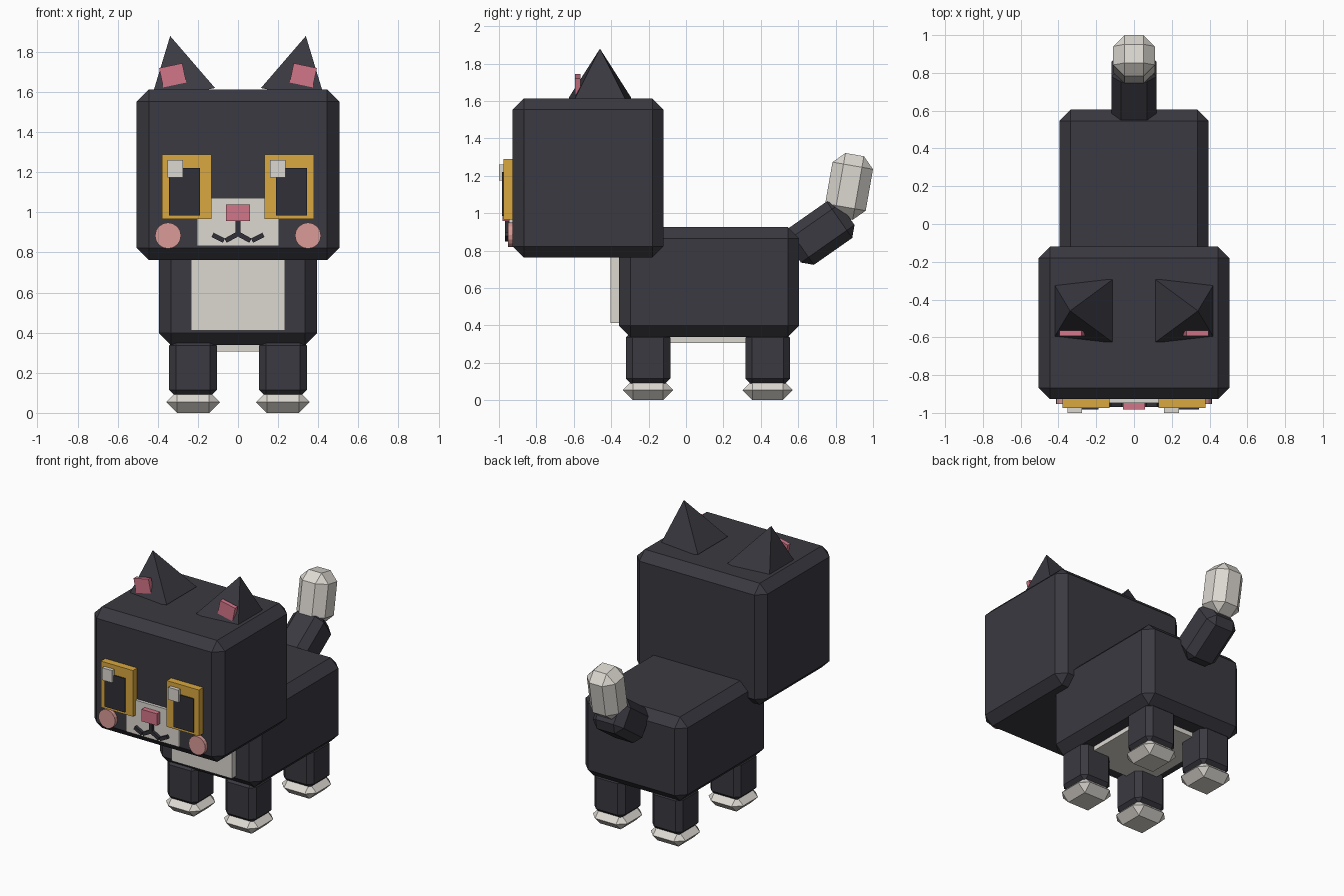
import bpy
import bmesh
from math import radians, atan2, hypot
from mathutils import Matrix, Vector

old = bpy.data.objects.get("Cube")
if old:
    bpy.data.objects.remove(old, do_unlink=True)


def material(name, rgb):
    mat = bpy.data.materials.new(name)
    mat.use_nodes = True
    color = (*rgb, 1)
    mat.diffuse_color = color
    mat.node_tree.nodes["Principled BSDF"].inputs["Base Color"].default_value = color
    return mat


FUR = material("charcoal_fur", (0.042, 0.041, 0.052))
WHITE = material("cream_white", (0.72, 0.69, 0.64))
GOLD = material("amber", (0.70, 0.39, 0.05))
DARK = material("near_black", (0.03, 0.03, 0.038))
PINK = material("rose_pink", (0.65, 0.18, 0.25))
BLUSH = material("peach_blush", (0.70, 0.33, 0.31))


def finish(name, bm, mat, loc, rot=(0, 0, 0)):
    bmesh.ops.recalc_face_normals(bm, faces=bm.faces)
    mesh = bpy.data.meshes.new(name)
    bm.to_mesh(mesh)
    bm.free()
    mesh.materials.append(mat)
    obj = bpy.data.objects.new(name, mesh)
    obj.location = loc
    obj.rotation_euler = [radians(a) for a in rot]
    bpy.context.collection.objects.link(obj)
    return obj


def box(name, mat, loc, size, chamfer=0, rot=(0, 0, 0)):
    bm = bmesh.new()
    bmesh.ops.create_cube(bm, size=1)
    bmesh.ops.scale(bm, vec=size, verts=bm.verts)
    if chamfer:
        bmesh.ops.bevel(bm, geom=bm.edges[:], offset=chamfer, segments=1,
                        affect='EDGES', clamp_overlap=True)
    return finish(name, bm, mat, loc, rot)


def span(name, mat, x, y, z, chamfer=0):
    """Box given by its low and high limit on each axis."""
    lims = (x, y, z)
    return box(name, mat, [(a + b) / 2 for a, b in lims],
               [b - a for a, b in lims], chamfer)


def stroke(name, a, b):
    """Thin mouth bar between two (x, z) points."""
    dx, dz = b[0] - a[0], b[1] - a[1]
    box(name, DARK, ((a[0] + b[0]) / 2, -0.955, (a[1] + b[1]) / 2),
        (hypot(dx, dz), 0.025, 0.024),
        rot=(0, -atan2(dz, dx) * 57.2958, 0))


# Head and body blocks
span("head", FUR, (-0.505, 0.505), (-0.927, -0.12), (0.763, 1.613), 0.06)
span("body", FUR, (-0.395, 0.395), (-0.357, 0.605), (0.338, 0.925), 0.06)
span("chest_patch", WHITE, (-0.234, 0.234), (-0.403, -0.3), (0.412, 0.86))
span("belly_patch", WHITE, (-0.26, 0.26), (-0.2, 0.45), (0.307, 0.4))

# Tail: two chamfered links
box("tail_base", FUR, (0, 0.718, 0.893), (0.238, 0.35, 0.238), 0.05, (35, 0, 0))
box("tail_tip", WHITE, (0, 0.872, 1.143), (0.22, 0.22, 0.345), 0.06, (-10, 0, 0))

# Muzzle, nose, mouth
span("muzzle", WHITE, (-0.205, 0.205), (-0.947, -0.9), (0.833, 1.072))
span("nose", PINK, (-0.059, 0.059), (-0.982, -0.93), (0.957, 1.04))
stroke("mouth_stem", (0, 0.885), (0, 0.96))

for side, label in ((1, "left"), (-1, "right")):
    # Legs and paws
    for y, end in ((-0.203, "front"), (0.437, "back")):
        box(f"{end}_{label}_leg", FUR, (side * 0.224, y, 0.225),
            (0.238, 0.238, 0.29), 0.035)
        box(f"{end}_{label}_paw", WHITE, (side * 0.224, y, 0.054),
            (0.268, 0.268, 0.108), 0.0535)

    # Ear: four-sided pyramid leaning outward
    bm = bmesh.new()
    bmesh.ops.create_cone(bm, cap_ends=True, segments=4, radius1=0.165 * 2 ** 0.5,
                          radius2=0, depth=0.3,
                          matrix=Matrix.Translation((0, 0, 0.15))
                          @ Matrix.Rotation(radians(45), 4, 'Z'))
    bmesh.ops.remove_doubles(bm, verts=bm.verts, dist=0.0001)
    finish(f"{label}_ear", bm, FUR, (side * 0.276, -0.46, 1.586), (0, side * 12, 0))
    box(f"{label}_inner_ear", PINK, (side * 0.325, -0.579, 1.682),
        (0.118, 0.03, 0.102), rot=(0, side * 12, 0))

    # Eye plate, pupil and glint
    box(f"{label}_eye", GOLD, (side * 0.255, -0.945, 1.128), (0.248, 0.06, 0.323))
    box(f"{label}_pupil", DARK, (side * 0.266, -0.965, 1.102), (0.155, 0.036, 0.237))
    box(f"{label}_glint", WHITE, (side * 0.256 - 0.057, -0.985, 1.217),
        (0.078, 0.03, 0.086))

    # Cheek disc
    bm = bmesh.new()
    bmesh.ops.create_cone(bm, cap_ends=True, segments=16, radius1=0.065,
                          radius2=0.065, depth=0.04)
    finish(f"{label}_cheek", bm, BLUSH, (side * 0.349, -0.933, 0.884), (90, 0, 0))

    # Curled mouth corner
    stroke(f"{label}_mouth_inner", (0, 0.893), (side * 0.062, 0.859))
    stroke(f"{label}_mouth_outer", (side * 0.07, 0.859), (side * 0.127, 0.888))
